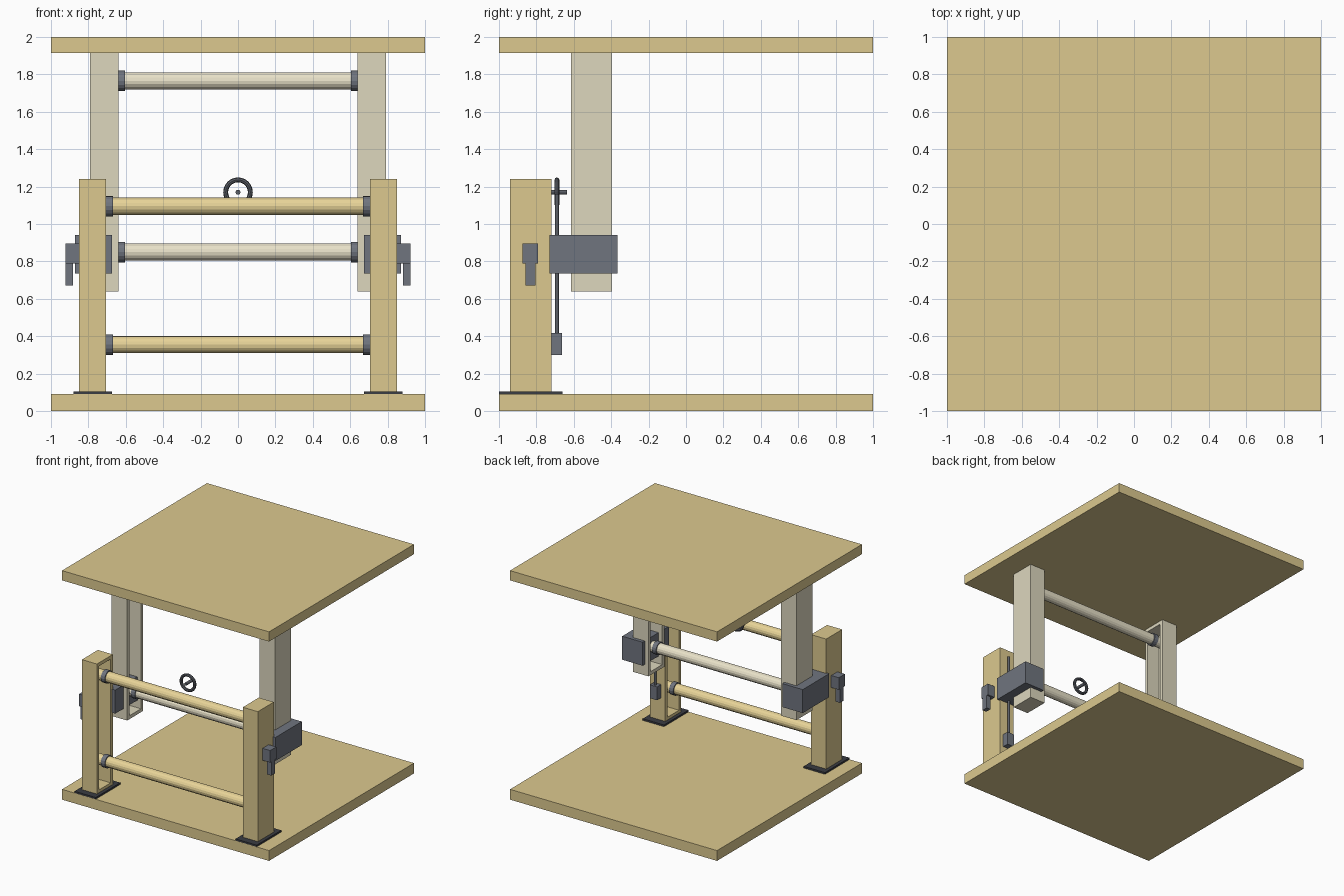
import bpy, bmesh, math
from mathutils import Matrix, Vector

if "Cube" in bpy.data.objects:
    bpy.data.objects.remove(bpy.data.objects["Cube"])


def srgb(hexcode):
    vals = [int(hexcode[i:i + 2], 16) / 255 for i in (0, 2, 4)]
    return [((v + 0.055) / 1.055) ** 2.4 for v in vals] + [1.0]


def material(name, hexcode):
    m = bpy.data.materials.new(name)
    m.diffuse_color = srgb(hexcode)
    m.use_nodes = True
    m.node_tree.nodes["Principled BSDF"].inputs["Base Color"].default_value = m.diffuse_color
    return m


TAN = material("tan", "DCC98F")
CREAM = material("cream", "DDD7BE")
TAN_ROD = material("tan_rod", "E8D498")
CREAM_ROD = material("cream_rod", "E8E1C8")
STEEL = material("steel", "70757F")
RING = material("ring_grey", "5A5E66")
DARK = material("dark", "3A3C42")


def finish(name, bm, mat):
    bmesh.ops.recalc_face_normals(bm, faces=bm.faces)
    me = bpy.data.meshes.new(name)
    bm.to_mesh(me)
    bm.free()
    me.materials.append(mat)
    ob = bpy.data.objects.new(name, me)
    bpy.context.collection.objects.link(ob)
    return ob


def box_bm(x, y, z):
    bm = bmesh.new()
    mid = Vector([(a + b) / 2 for a, b in (x, y, z)])
    size = [abs(b - a) for a, b in (x, y, z)]
    bmesh.ops.create_cube(bm, size=1, matrix=Matrix.Translation(mid) @ Matrix.Diagonal(size + [1]))
    return bm


def box(name, x, y, z, mat):
    return finish(name, box_bm(x, y, z), mat)


def channel(name, side, x, y, z, mat, wall=0.03):
    """Post hollowed out from its inward facing side."""
    bm = box_bm([side * v for v in x], y, z)
    bm.normal_update()
    inner = min(bm.faces, key=lambda f: f.normal.x * side)
    bmesh.ops.inset_region(bm, faces=[inner], thickness=wall, use_even_offset=True)
    new = bmesh.ops.extrude_face_region(bm, geom=[inner])["geom"]
    bmesh.ops.translate(bm, verts=[g for g in new if isinstance(g, bmesh.types.BMVert)],
                        vec=(side * (x[1] - x[0] - wall), 0, 0))
    if inner.is_valid:
        bm.faces.remove(inner)
    return finish(name, bm, mat)


def cylinder(name, a, b, r, mat, sides=16):
    a, b = Vector(a), Vector(b)
    bm = bmesh.new()
    rot = (b - a).to_track_quat('Z', 'Y').to_matrix().to_4x4()
    bmesh.ops.create_cone(bm, cap_ends=True, segments=sides, radius1=r, radius2=r,
                          depth=(b - a).length, matrix=Matrix.Translation((a + b) / 2) @ rot)
    return finish(name, bm, mat)


# Floor and top boards
box("bottom_board", (-1, 1), (-1, 1), (0, 0.09), TAN)
box("top_board", (-1, 1), (-1, 1), (1.915, 2), TAN)

# Paired uprights, feet, sliding brackets and lock levers
for s, tag in ((-1, "left"), (1, "right")):
    channel("lower_post_" + tag, s, (0.705, 0.85), (-0.94, -0.72), (0.1, 1.24), TAN)
    channel("upper_post_" + tag, s, (0.64, 0.79), (-0.615, -0.395), (0.64, 1.915), CREAM)
    box("foot_plate_" + tag, (s * 0.675, s * 0.88), (-0.999, -0.66), (0.002, 0.105), DARK)
    box("slide_bracket_" + tag, (s * 0.675, s * 0.872), (-0.73, -0.365), (0.735, 0.94), STEEL)
    box("lock_block_" + tag, (s * 0.84, s * 0.923), (-0.875, -0.79), (0.79, 0.895), STEEL)
    box("lock_lever_" + tag, (s * 0.883, s * 0.923), (-0.858, -0.805), (0.67, 0.79), STEEL)

# Cross bars with end collars: (name, y, z, bar half length, collar inner and outer x, material)
bars = [("lower_bar_low", -0.83, 0.355, 0.82, 0.667, 0.707, TAN_ROD),
        ("lower_bar_high", -0.83, 1.095, 0.82, 0.667, 0.707, TAN_ROD),
        ("upper_bar_low", -0.505, 0.85, 0.76, 0.605, 0.645, CREAM_ROD),
        ("upper_bar_high", -0.505, 1.765, 0.76, 0.605, 0.645, CREAM_ROD)]
for name, y, z, half, c0, c1, mat in bars:
    cylinder(name, (-half, y, z), (half, y, z), 0.046, mat)
    for s, tag in ((-1, "left"), (1, "right")):
        cylinder(f"{name}_collar_{tag}", (s * c0, y, z), (s * c1, y, z), 0.055, STEEL)

# Pull rod with weight on the right side
cylinder("pull_rod", (0.78, -0.69, 0.4), (0.78, -0.69, 1.16), 0.011, RING, 12)
box("rod_block", (0.745, 0.815), (-0.722, -0.664), (0.3, 0.417), STEEL)

# Hand ring and its axle
bpy.ops.mesh.primitive_torus_add(location=(0, -0.69, 1.17), rotation=(math.pi / 2, 0, 0),
                                 major_radius=0.066, minor_radius=0.013,
                                 major_segments=24, minor_segments=8)
ring = bpy.context.object
ring.name = "hand_ring"
ring.data.materials.append(RING)
cylinder("ring_axle", (0, -0.725, 1.17), (0, -0.635, 1.17), 0.013, RING, 12)
